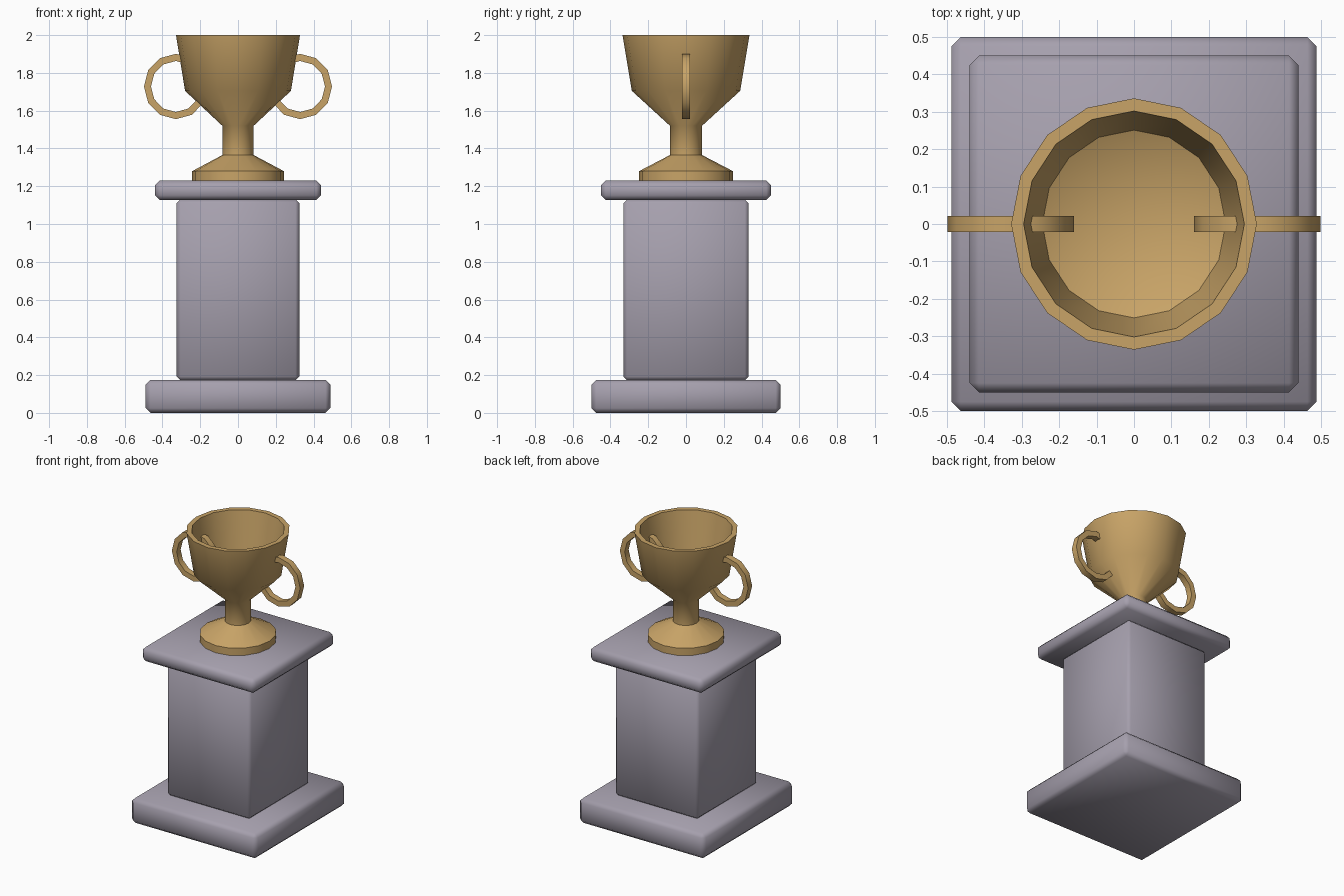
import bpy, bmesh, math
from mathutils import Matrix, Vector

cube = bpy.data.objects.get("Cube")
if cube:
    bpy.data.objects.remove(cube, do_unlink=True)

X_SCALE = 0.977  # the whole piece is slightly narrower than deep


def material(name, rgb):
    mat = bpy.data.materials.new(name)
    mat.use_nodes = True
    colour = (*rgb, 1)
    mat.diffuse_color = colour
    node = next(n for n in mat.node_tree.nodes if n.type == 'BSDF_PRINCIPLED')
    node.inputs["Base Color"].default_value = colour
    return mat


def finish(bm, name, mat):
    """Turn a bmesh into a smooth object whose steep edges stay sharp."""
    bmesh.ops.recalc_face_normals(bm, faces=bm.faces)
    mesh = bpy.data.meshes.new(name)
    bm.to_mesh(mesh)
    bm.free()
    mesh.materials.append(mat)
    mesh.polygons.foreach_set("use_smooth", [True] * len(mesh.polygons))
    mesh.set_sharp_from_angle(angle=math.radians(52))
    obj = bpy.data.objects.new(name, mesh)
    bpy.context.collection.objects.link(obj)
    return obj


def slab(name, half, bottom, top, bevel, mat):
    """Square block with chamfered edges."""
    bm = bmesh.new()
    bmesh.ops.create_cube(bm, size=1)
    bmesh.ops.scale(bm, vec=(2 * half * X_SCALE, 2 * half, top - bottom), verts=bm.verts)
    bmesh.ops.translate(bm, vec=(0, 0, (top + bottom) / 2), verts=bm.verts)
    bmesh.ops.bevel(bm, geom=bm.edges[:], offset=bevel, segments=1, affect='EDGES')
    return finish(bm, name, mat)


def lathe(profile, sides, closed=False):
    """Spin a (radius, height) profile around z."""
    bm = bmesh.new()
    verts = [bm.verts.new((r, 0, z)) for r, z in profile]
    edges = [bm.edges.new(pair) for pair in zip(verts, verts[1:])]
    if closed:
        edges.append(bm.edges.new((verts[-1], verts[0])))
    bmesh.ops.spin(bm, geom=verts + edges, cent=(0, 0, 0), axis=(0, 0, 1),
                   angle=math.tau, steps=sides, use_merge=False)
    bmesh.ops.remove_doubles(bm, verts=bm.verts, dist=0.0005)
    return bm


stone = material("grey stone", (0.38, 0.35, 0.42))
gold = material("gold", (0.58, 0.37, 0.136))

# Pedestal
slab("pedestal_base", 0.5, 0, 0.175, 0.025, stone)
slab("pedestal_column", 0.332, 0.172, 1.13, 0.02, stone)
slab("pedestal_cap", 0.45, 1.127, 1.229, 0.025, stone)

# Cup: foot, stem, flared bowl, rim and hollow inside
cup_profile = [(0, 1.226), (0.248, 1.226), (0.248, 1.28), (0.085, 1.365),
               (0.085, 1.52), (0.287, 1.705), (0.336, 2.0),
               (0.302, 2.0), (0.251, 1.705), (0, 1.59)]
bm = lathe(cup_profile, 16)
bmesh.ops.scale(bm, vec=(X_SCALE, 1, 1), verts=bm.verts)
finish(bm, "cup", gold)

# Ring handles, passing through the bowl wall
for side, label in ((1, "left"), (-1, "right")):
    bm = lathe([(0.135, -0.022), (0.173, -0.022), (0.173, 0.022), (0.135, 0.022)],
               12, closed=True)
    place = (Matrix.Translation(Vector((side * 0.329, 0, 1.728)))
             @ Matrix.Diagonal((X_SCALE, 1, 1, 1))
             @ Matrix.Rotation(math.pi / 2, 4, 'X'))
    bmesh.ops.transform(bm, matrix=place, verts=bm.verts)
    finish(bm, label + "_handle", gold)
